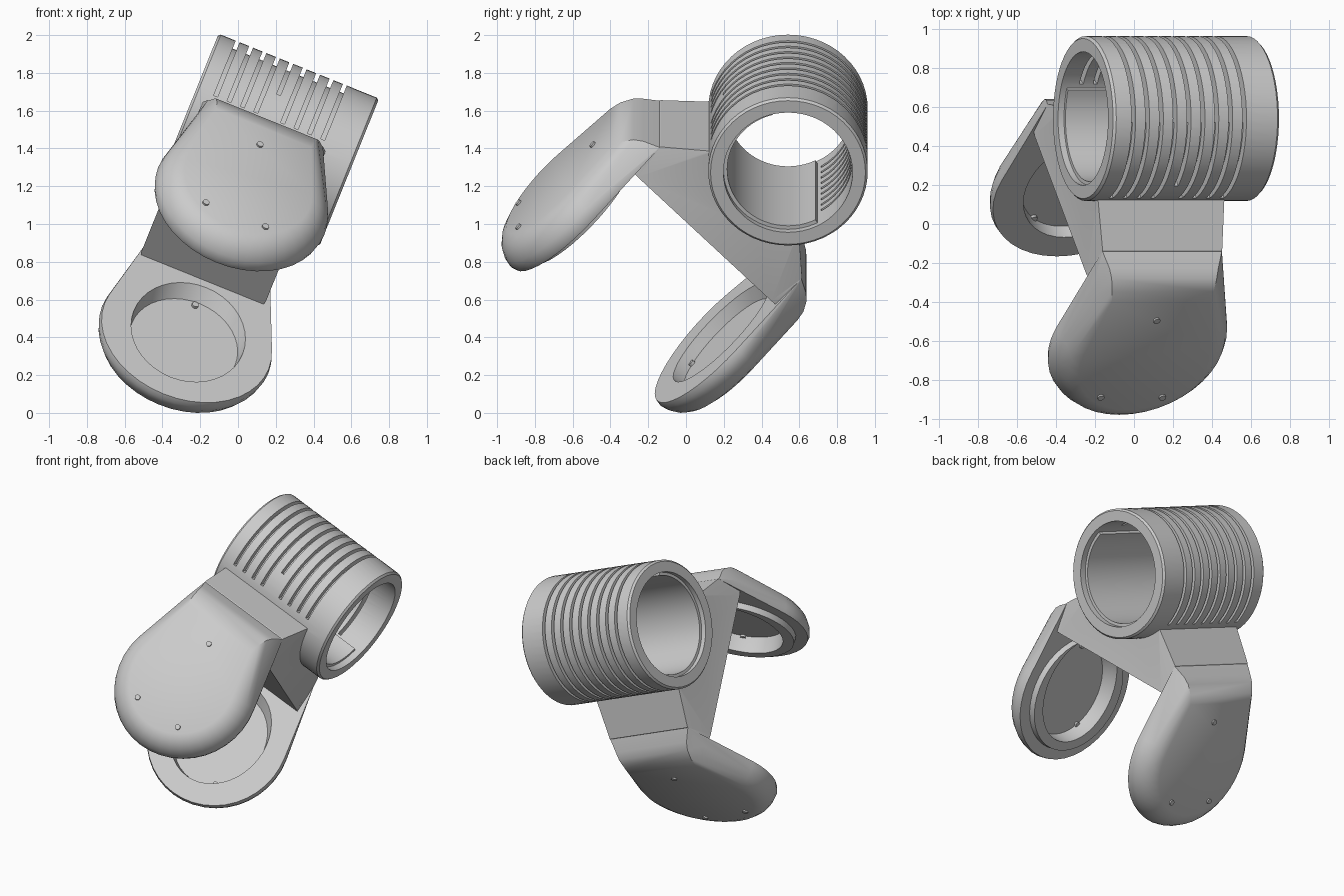
import bpy, bmesh
from math import sin, cos, pi, radians, sqrt
from mathutils import Matrix

if "Cube" in bpy.data.objects:
    bpy.data.objects.remove(bpy.data.objects["Cube"])

# Local frame: origin in the tube centre, x along the tube,
# y across the bracket from pad to pad, pads hang towards -z
K = sqrt(0.5)
TILT = radians(22)
S, C = sin(TILT), cos(TILT)
FRAME = Matrix(((C, -K * S, K * S, 0.15),
                (0, K, K, 0.54),
                (-S, -K * C, K * C, 1.45),
                (0, 0, 0, 1)))
TUBE_R, BORE_R = 0.422, 0.342
PAD_Z, RIM = -1.06, 0.53


def finish(name, bm):
    bmesh.ops.recalc_face_normals(bm, faces=bm.faces)
    mesh = bpy.data.meshes.new(name)
    bm.to_mesh(mesh)
    bm.free()
    obj = bpy.data.objects.new(name, mesh)
    bpy.context.collection.objects.link(obj)
    obj.matrix_world = FRAME
    return obj


def hull(name, points):
    bm = bmesh.new()
    for p in points:
        bm.verts.new(p)
    res = bmesh.ops.convex_hull(bm, input=bm.verts)
    inside = {v for v in res["geom_interior"] + res["geom_unused"]
              if isinstance(v, bmesh.types.BMVert)}
    bmesh.ops.delete(bm, geom=list(inside), context="VERTS")
    bmesh.ops.dissolve_limit(bm, angle_limit=radians(0.5),
                             verts=bm.verts, edges=bm.edges)
    return finish(name, bm)


def combine(target, other, operation):
    mod = target.modifiers.new(operation.lower(), "BOOLEAN")
    mod.operation = operation
    mod.solver = "EXACT"
    mod.object = other
    bpy.context.view_layer.objects.active = target
    bpy.ops.object.modifier_apply(modifier=mod.name)
    bpy.data.objects.remove(other)


def x_circle(x, r, n=56):
    return [(x, r * cos(2 * pi * i / n), r * sin(2 * pi * i / n)) for i in range(n)]


def y_circle(x, y, z, rx, rz, n=40):
    return [(x + rx * cos(2 * pi * i / n), y, z + rz * sin(2 * pi * i / n))
            for i in range(n)]


def mirrored(points, middle=-0.035):
    return [(middle + sx * x, y, z) for x, y, z in points for sx in (-1, 1)]


def pad(name, side):
    # Round pad with a soft outer edge, running up into a tapered neck
    pts = []
    for y, r in ((RIM, 0.468), (0.56, 0.475), (0.60, 0.465),
                 (0.645, 0.44), (0.68, 0.40), (0.70, 0.35)):
        pts += y_circle(0, side * y, PAD_Z, r, r)
    neck = [(0.36, RIM, -0.62), (0.33, RIM, -0.43), (0.345, 0.59, -0.59),
            (0.30, 0.61, -0.476), (0.29, 0.65, -0.51), (0.28, 0.685, -0.57),
            (0.27, 0.70, -0.63), (0.325, 0.64, -0.62)]
    return hull(name, [(x, side * y, z) for x, y, z in mirrored(neck)] + pts)


def arc_bar(name, x0, x1, r0, r1, start, end, steps=36):
    # Arc-shaped solid around the tube axis, angles measured from the top
    bm = bmesh.new()
    loops = []
    for i in range(steps + 1):
        a = radians(start + (end - start) * i / steps)
        loops.append([bm.verts.new((x, r * sin(a), r * cos(a)))
                      for x, r in ((x0, r0), (x1, r0), (x1, r1), (x0, r1))])
    for a, b in zip(loops, loops[1:]):
        for j in range(4):
            k = (j + 1) % 4
            bm.faces.new((a[j], a[k], b[k], b[j]))
    bm.faces.new(loops[0])
    bm.faces.new(loops[-1])
    return finish(name, bm)


# Tube with slightly softened ends
body = hull("bracket_body", x_circle(-0.443, 0.41) + x_circle(-0.43, TUBE_R)
            + x_circle(0.46, TUBE_R) + x_circle(0.473, 0.41))

# Bridge plate between the tube and the pads
bridge_pts = [(0.34, 0.58, -0.625), (0.355, 0.50, -0.625), (0.33, RIM, -0.425),
              (0.34, 0.42, -0.364), (0.35, 0.36, -0.305), (0.35, 0.32, -0.24)]
bridge = hull("bridge", [(x, sy * y, z) for x, y, z in mirrored(bridge_pts)
                         for sy in (-1, 1)])
combine(body, bridge, "UNION")

# Two facing pads, each hollowed on the inner face
for name, side in (("upper_pad", -1), ("lower_pad", 1)):
    part = pad(name, side)
    if side < 0:
        lip = hull("pad_lip", y_circle(0, -0.49, PAD_Z, 0.38, 0.39)
                   + y_circle(0, -0.57, PAD_Z, 0.39, 0.40))
        combine(part, lip, "UNION")
    recess = hull("recess_cutter",
                  y_circle(0, side * 0.45, -1.025, 0.31, 0.365)
                  + y_circle(0, side * RIM, -1.03, 0.31, 0.36)
                  + y_circle(0, side * 0.60, -1.055, 0.295, 0.325))
    combine(part, recess, "DIFFERENCE")
    combine(body, part, "UNION")

# Bore through the tube
bore = hull("bore_cutter", x_circle(-0.7, BORE_R) + x_circle(0.7, BORE_R))
combine(body, bore, "DIFFERENCE")

# Nine grooves around the tube, open to the bore at the back,
# the middle one shorter at the front
for i in range(9):
    x = -0.345 + i * 0.0765
    front = -100 if i == 4 else -120
    groove = arc_bar("groove_cutter", x, x + 0.022, 0.378, 0.46, front, 120)
    combine(body, groove, "DIFFERENCE")
    opening = arc_bar("opening_cutter", x, x + 0.022, 0.32, 0.40, -48, 104)
    combine(body, opening, "DIFFERENCE")

# Thin liner inside the bore on the bridge side
liner = arc_bar("bore_liner", -0.41, 0.43, 0.322, 0.352, 108, 300)

# Three small pins through each pad
for label, side in (("upper", -1), ("lower", 1)):
    for i, (x, z) in enumerate(((-0.02, -0.76), (-0.17, -1.315), (0.17, -1.315))):
        hull(f"{label}_pin_{i + 1}", y_circle(x, side * 0.585, z, 0.018, 0.018, 12)
             + y_circle(x, side * 0.71, z, 0.018, 0.018, 12))

# Smooth the curved surfaces, keep the edges crisp
bpy.ops.object.select_all(action="DESELECT")
body.select_set(True)
liner.select_set(True)
bpy.context.view_layer.objects.active = body
bpy.ops.object.shade_smooth_by_angle(angle=radians(28))
